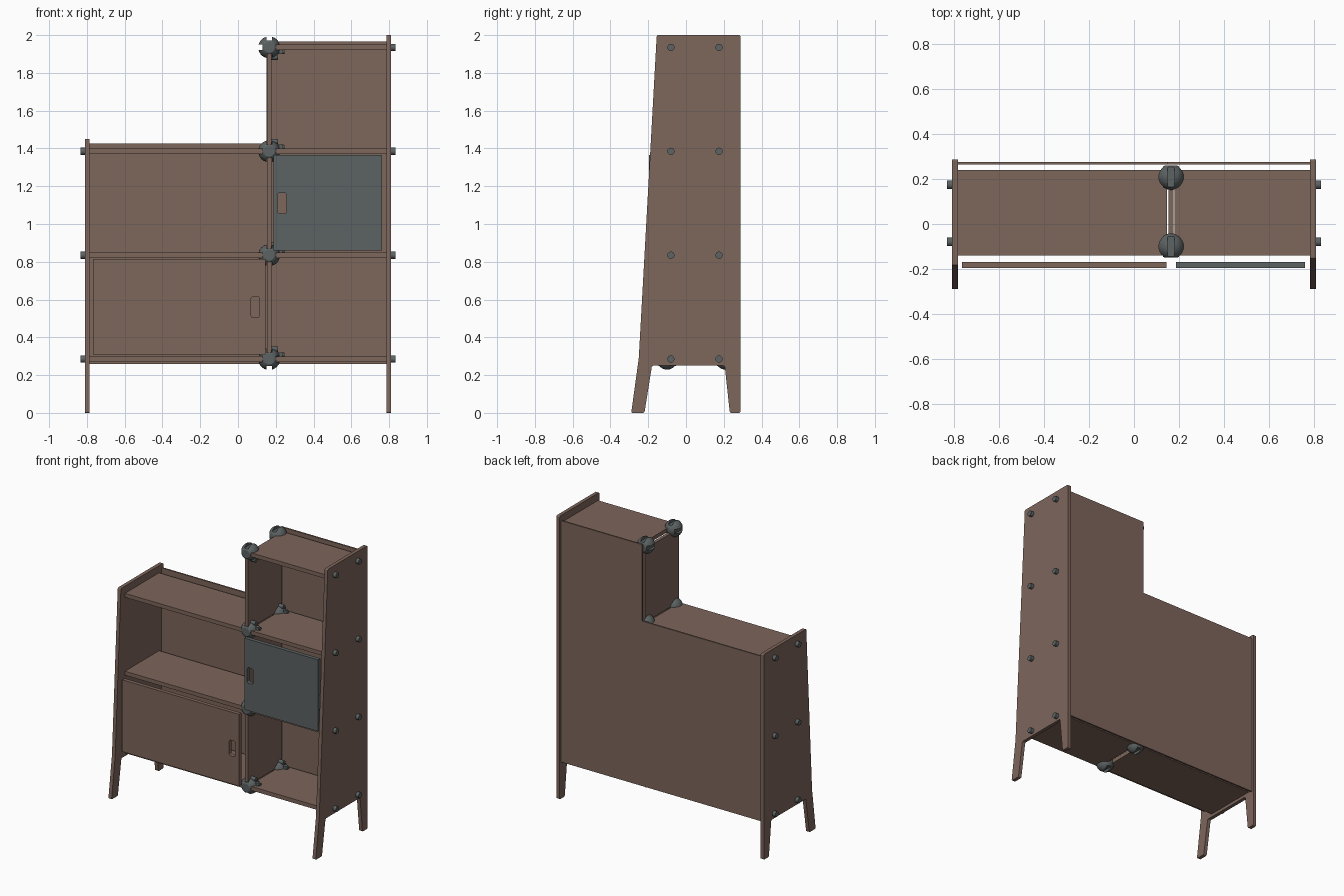
import bpy, bmesh, math
from mathutils import Matrix, Vector

if "Cube" in bpy.data.objects:
    bpy.data.objects.remove(bpy.data.objects["Cube"])


def material(name, col):
    m = bpy.data.materials.new(name)
    m.diffuse_color = (*col, 1)
    m.use_nodes = True
    m.node_tree.nodes["Principled BSDF"].inputs["Base Color"].default_value = m.diffuse_color
    return m


WOOD = material("brown_wood", (0.205, 0.133, 0.105))
GREY = material("slate_grey", (0.107, 0.122, 0.122))


def finish(name, bm, mat):
    bmesh.ops.recalc_face_normals(bm, faces=bm.faces)
    me = bpy.data.meshes.new(name)
    bm.to_mesh(me)
    bm.free()
    ob = bpy.data.objects.new(name, me)
    bpy.context.collection.objects.link(ob)
    me.materials.append(mat)
    return ob


def add_box(bm, lo, hi):
    lo, hi = Vector(lo), Vector(hi)
    m = Matrix.Translation((lo + hi) / 2) @ Matrix.Diagonal((*(hi - lo), 1))
    bmesh.ops.create_cube(bm, size=1, matrix=m)


def box(name, lo, hi, mat=WOOD):
    bm = bmesh.new()
    add_box(bm, lo, hi)
    return finish(name, bm, mat)


def prism(name, pts, axis, a, b, mat=WOOD, round_r=0):
    """Extrude a 2D outline along x (y,z points) or y (x,z points)."""
    bm = bmesh.new()
    put = (lambda p, t: (t, p[0], p[1])) if axis == 0 else (lambda p, t: (p[0], t, p[1]))
    face = bm.faces.new([bm.verts.new(put(p, a)) for p in pts])
    ext = bmesh.ops.extrude_face_region(bm, geom=[face])
    move = Vector((0, 0, 0))
    move[axis] = b - a
    bmesh.ops.translate(bm, vec=move, verts=[v for v in ext["geom"] if isinstance(v, bmesh.types.BMVert)])
    if round_r:
        edges = [e for e in bm.edges
                 if abs(e.verts[0].co[axis] - e.verts[1].co[axis]) > 1e-4]
        bmesh.ops.bevel(bm, geom=edges, offset=round_r, segments=3, profile=0.5, affect='EDGES')
    return finish(name, bm, mat)


def cylinder(name, pos, axis, r, depth, mat=GREY):
    bm = bmesh.new()
    rot = Vector((0, 0, 1)).rotation_difference(Vector(axis)).to_matrix().to_4x4()
    bmesh.ops.create_cone(bm, cap_ends=True, segments=16, radius1=r, radius2=r, depth=depth,
                          matrix=Matrix.Translation(pos) @ rot)
    ob = finish(name, bm, mat)
    smooth(ob)
    return ob


def smooth(ob):
    bpy.ops.object.select_all(action='DESELECT')
    ob.select_set(True)
    bpy.context.view_layer.objects.active = ob
    bpy.ops.object.shade_smooth_by_angle(angle=math.radians(30))


def cut(ob, cutter):
    mod = ob.modifiers.new("cut", 'BOOLEAN')
    mod.operation, mod.object, mod.solver = 'DIFFERENCE', cutter, 'EXACT'
    cutter.hide_render = True
    cutter.hide_set(True)


LEVELS = [0.285, 0.835, 1.385, 1.935]
DIV = 0.165           # x of the upright divider
Y0, Y1 = -0.14, 0.24  # shelf depth

# side panels with splayed legs
for side, top in ((-1, 1.45), (1, 2.0)):
    front = -0.25 + (top - 0.29) * 0.0556
    outline = [(-0.29, 0), (-0.22, 0), (-0.18, 0.25), (0.205, 0.25), (0.232, 0),
               (0.288, 0), (0.288, top), (front, top), (-0.25, 0.29)]
    prism("side_panel", outline, 0, side * 0.785, side * 0.81, round_r=0.008)
    # bolt heads on the outer face
    for z in LEVELS:
        if z < top:
            for y in (-0.08, 0.175):
                cylinder("bolt", (side * 0.819, y, z), (1, 0, 0), 0.019, 0.028)

# shelves on both sides of the divider
for i, z in enumerate(LEVELS):
    box("right_shelf", (DIV + 0.015, Y0, z - 0.014), (0.785, Y1, z + 0.014))
    if i < 3:
        box("left_shelf", (-0.785, Y0, z - 0.014), (DIV - 0.017, Y1, z + 0.014))

# divider boards between shelf levels
for a, b in zip(LEVELS, LEVELS[1:]):
    box("divider", (DIV - 0.012, Y0, a + 0.016), (DIV + 0.012, Y1, b - 0.016))

# stepped back panel
prism("back_panel", [(-0.785, 0.26), (0.785, 0.26), (0.785, 1.965), (0.15, 1.965),
                     (0.15, 1.425), (-0.785, 1.425)], 1, 0.265, 0.276)

# doors with rounded finger holes
for name, x0, x1, z0, z1, hx, mat in (
        ("left_door", -0.767, 0.145, 0.308, 0.815, 0.092, WOOD),
        ("right_door", 0.188, 0.763, 0.86, 1.365, 0.233, GREY)):
    door = box(name, (x0, -0.197, z0), (x1, -0.17, z1), mat)
    hz = 0.56 if mat == WOOD else 1.11
    hole = prism("hole_cutter", [(hx - 0.023, hz - 0.055), (hx + 0.023, hz - 0.055),
                                 (hx + 0.023, hz + 0.055), (hx - 0.023, hz + 0.055)],
                 1, -0.25, -0.12, mat, round_r=0.012)
    cut(door, hole)

# ball connectors, flattened on the outside and slotted for the boards
for i, z in enumerate(LEVELS):
    for y, out in ((-0.1, -1), (0.21, 1)):
        bm = bmesh.new()
        bmesh.ops.create_uvsphere(bm, u_segments=24, v_segments=14, radius=0.058,
                                  matrix=Matrix.Rotation(math.pi / 2, 4, 'X'))
        cutoff = bmesh.ops.bisect_plane(bm, geom=bm.verts[:] + bm.edges[:] + bm.faces[:],
                                        plane_co=(0, out * 0.05, 0), plane_no=(0, out, 0),
                                        clear_outer=True)
        rim = [e for e in cutoff["geom_cut"] if isinstance(e, bmesh.types.BMEdge)]
        bmesh.ops.contextual_create(bm, geom=rim)
        bmesh.ops.translate(bm, vec=(DIV, y, z), verts=bm.verts)
        ball = finish("ball_connector", bm, GREY)
        bm = bmesh.new()
        for dx, dz in ((1, 0), (-1, 0), (0, 1), (0, -1)):
            c = Vector((DIV + dx * 0.07, y, z + dz * 0.07))
            h = Vector((0.034 if dx else 0.015, 0.1, 0.034 if dz else 0.015))
            add_box(bm, c - h, c + h)
        cut(ball, finish("slot_cutter", bm, GREY))
        smooth(ball)
        # screws clamping the shelf and divider
        s = -1 if i == 3 else 1
        cylinder("shelf_screw", (DIV + 0.062, y, z + s * 0.02), (0, 0, 1), 0.014, 0.03)
        cylinder("shelf_lug", (DIV + 0.05, y, z + s * 0.023), (1, 0, 0), 0.011, 0.06)
        cylinder("divider_screw", (DIV + 0.03, y, z + s * 0.052), (1, 0, 0), 0.014, 0.036)
